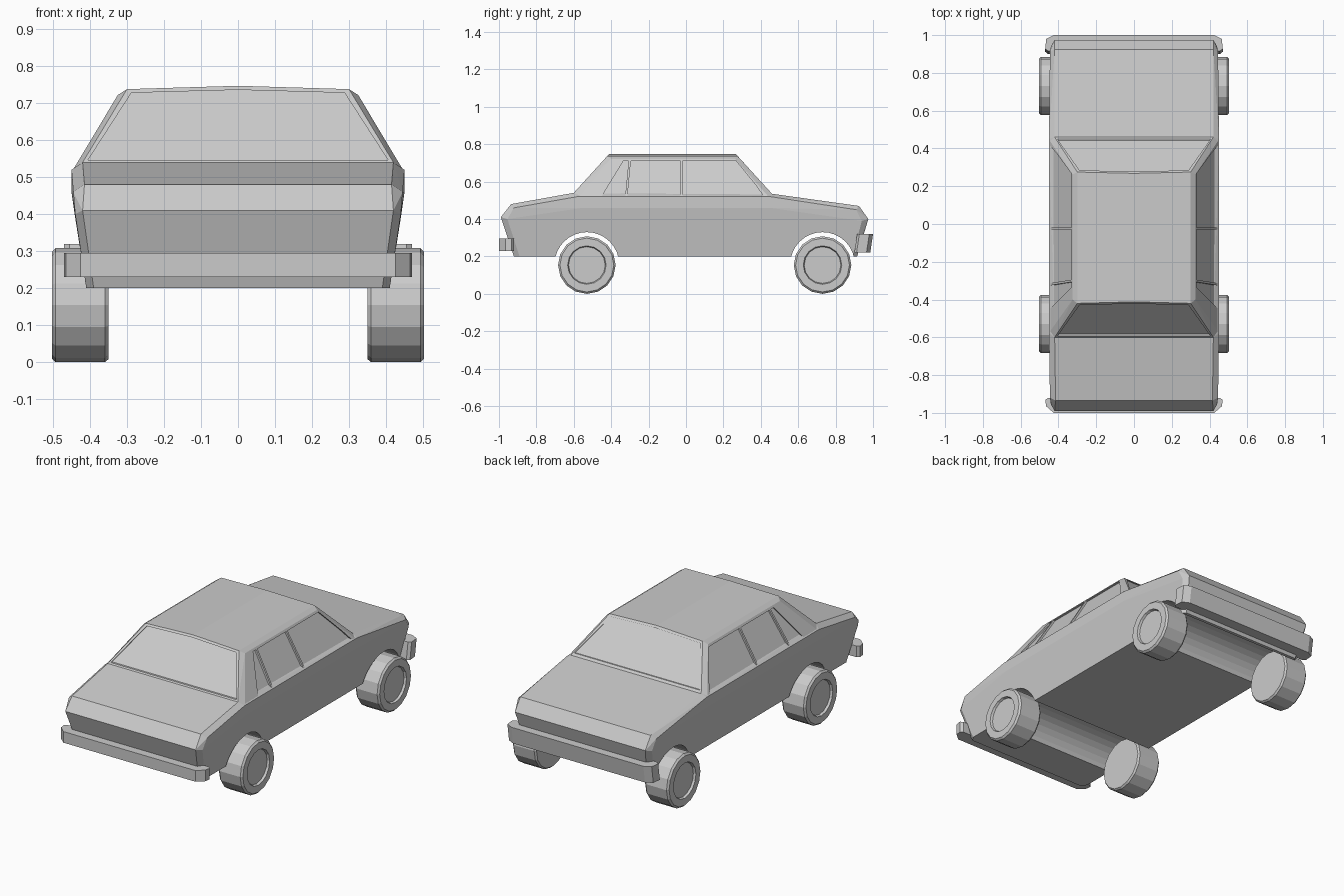
import bpy, bmesh, math
from mathutils import Vector, Matrix

if "Cube" in bpy.data.objects:
    bpy.data.objects.remove(bpy.data.objects["Cube"])


def finish(bm, name, hidden=False):
    bmesh.ops.recalc_face_normals(bm, faces=bm.faces[:])
    me = bpy.data.meshes.new(name)
    bm.to_mesh(me)
    bm.free()
    ob = bpy.data.objects.new(name, me)
    bpy.context.collection.objects.link(ob)
    if hidden:
        ob.hide_render = True
        ob.display_type = 'WIRE'
    return ob


def hull(name, half):
    """Convex shell from points on one side, mirrored across x."""
    bm = bmesh.new()
    for x, y, z in half:
        for s in ((1, -1) if x else (1,)):
            bm.verts.new((s * x, y, z))
    r = bmesh.ops.convex_hull(bm, input=bm.verts[:])
    junk = {v for v in r['geom_interior'] + r['geom_unused'] if isinstance(v, bmesh.types.BMVert)}
    bmesh.ops.delete(bm, geom=list(junk), context='VERTS')
    bmesh.ops.dissolve_limit(bm, angle_limit=math.radians(1), verts=bm.verts[:], edges=bm.edges[:])
    return finish(bm, name)


def prism(name, pts, offset, hidden=False):
    """Polygon swept along an offset vector."""
    bm = bmesh.new()
    f = bm.faces.new([bm.verts.new(p) for p in pts])
    g = bmesh.ops.extrude_face_region(bm, geom=[f])['geom']
    bmesh.ops.translate(bm, vec=Vector(offset), verts=[v for v in g if isinstance(v, bmesh.types.BMVert)])
    return finish(bm, name, hidden)


def cut(target, cutter):
    m = target.modifiers.new(cutter.name, 'BOOLEAN')
    m.operation = 'DIFFERENCE'
    m.solver = 'EXACT'
    m.object = cutter


# Lower body
body = hull("lower_body", [
    (.39, -.92, .20), (.41, -.89, .20), (.42, -.99, .41), (.44, -.955, .40),
    (.415, -.935, .48), (.445, -.92, .46), (.42, -.60, .54), (.45, -.58, .52), (.45, -.55, .46),
    (.42, .46, .535), (.45, .45, .52), (.45, .45, .46), (.42, .925, .47), (.445, .91, .45),
    (.42, .975, .40), (.44, .94, .39), (.39, .915, .20), (.41, .89, .20)])

# Wheel arches run straight through the body
AXLES = {"front": -.53, "rear": .73}
R = .154
for n, y in AXLES.items():
    bm = bmesh.new()
    bmesh.ops.create_cone(bm, cap_ends=True, segments=32, radius1=.173, radius2=.173, depth=1.4,
                          matrix=Matrix.Translation((0, y, .157)) @ Matrix.Rotation(math.pi / 2, 4, 'Y'))
    cut(body, finish(bm, n + "_arch_cutter", True))

# Cabin with crowned roof
cabin = hull("cabin", [
    (.449, -.575, .515), (.42, -.60, .54), (.30, -.42, .738), (.325, -.40, .722), (0, -.412, .747),
    (.449, .445, .515), (.42, .46, .535), (.30, .275, .738), (.325, .262, .722), (0, .268, .747)])


# Recessed windows: side panes
def side_x(z):
    return .449 - (z - .515) * .6


D = .012
panes = {
    "vent": [(-.45, .522), (-.325, .522), (-.307, .71), (-.335, .71)],
    "front_door": [(-.313, .522), (-.03, .522), (-.03, .71), (-.295, .71)],
    "rear_door": [(-.018, .522), (.415, .522), (.37, .585), (.268, .71), (-.018, .71)],
}
for n, poly in panes.items():
    for s, side in ((1, "left"), (-1, "right")):
        pts = [(s * (side_x(z) - D), y, z) for y, z in poly]
        cut(cabin, prism(f"{side}_{n}_window_cutter", pts, (s * .06, 0, 0), True))

# Windscreen and rear window
for n, s, y0, slope in (("windscreen", -1, .60, .909), ("rear_window", 1, .46, .92)):
    pts = [(x, s * (y0 - (z - .54) * slope - D), z)
           for x, z in ((-.405, .547), (.405, .547), (.288, .728), (0, .736), (-.288, .728))]
    cut(cabin, prism(n + "_cutter", pts, (0, s * .06, 0), True))

# Wraparound bumpers
for n, s, z0, z1, lean, back in (("front", -1, .23, .295, 0, .92), ("rear", 1, .22, .32, .015, .90)):
    half = [(.455, back), (.47, back + .012), (.465, .965), (.425, 1 - lean)]
    plan = half + [(-x, y) for x, y in reversed(half)]
    prism(n + "_bumper", [(x, s * y, z0) for x, y in plan], (0, s * lean, z1 - z0))

# Wheels: lathed tyre with sunken hub
section = [(0, .35), (.146, .35), (R, .36), (R, .493), (.144, .503), (.103, .503), (.098, .49), (0, .49)]
for n, y in AXLES.items():
    for s, side in ((1, "left"), (-1, "right")):
        bm = bmesh.new()
        vs = [bm.verts.new((s * x, y, .154 + r)) for r, x in section]
        es = [bm.edges.new(p) for p in zip(vs, vs[1:])]
        bmesh.ops.spin(bm, geom=vs + es, cent=(0, y, .154), axis=(1, 0, 0), angle=2 * math.pi, steps=16)
        bmesh.ops.remove_doubles(bm, verts=bm.verts[:], dist=1e-4)
        bmesh.ops.dissolve_limit(bm, angle_limit=.01, verts=bm.verts[:], edges=bm.edges[:])
        finish(bm, f"{n}_{side}_wheel")
